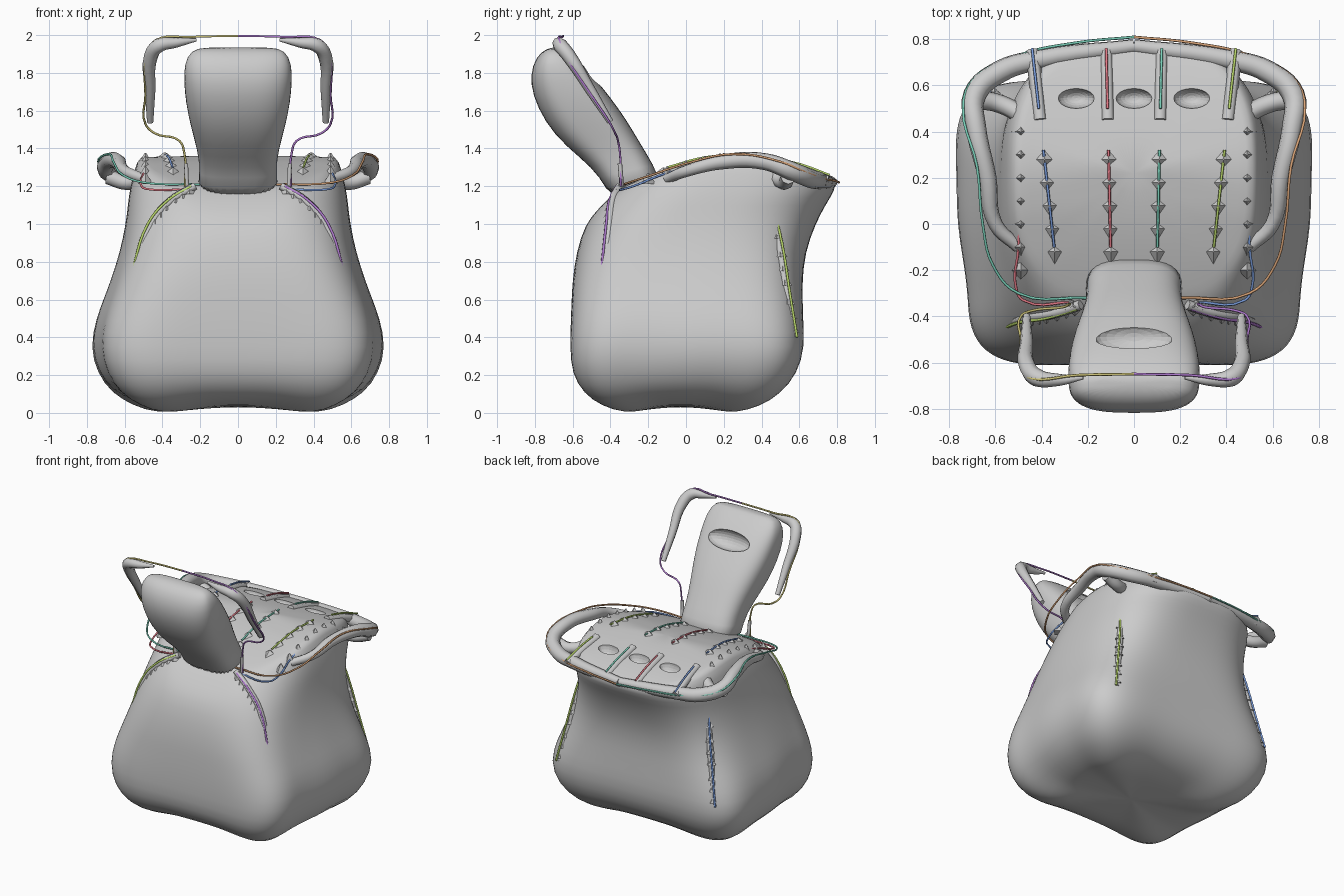
import bpy, bmesh, math
from mathutils import Vector

if "Cube" in bpy.data.objects:
    bpy.data.objects.remove(bpy.data.objects["Cube"])


def lerp(table, v):
    """Piecewise linear lookup in rows sorted by their first value."""
    for a, b in zip(table, table[1:]):
        if v <= b[0]:
            t = max(0, (v - a[0]) / (b[0] - a[0]))
            return [p + (q - p) * t for p, q in zip(a[1:], b[1:])]
    return table[-1][1:]


def spow(v, e):
    return math.copysign(abs(v) ** e, v)


def loft(name, rings):
    """Skin closed rings and close both ends."""
    bm = bmesh.new()
    rows = [[bm.verts.new(p) for p in ring] for ring in rings]
    n = len(rows[0])
    for a, b in zip(rows, rows[1:]):
        for i in range(n):
            bm.faces.new((a[i], a[(i + 1) % n], b[(i + 1) % n], b[i]))
    bm.faces.new(rows[0])
    bm.faces.new(rows[-1])
    bmesh.ops.recalc_face_normals(bm, faces=bm.faces)
    for f in bm.faces:
        f.smooth = True
    me = bpy.data.meshes.new(name)
    bm.to_mesh(me)
    bm.free()
    ob = bpy.data.objects.new(name, me)
    bpy.context.collection.objects.link(ob)
    ob.modifiers.new("smooth", 'SUBSURF').levels = 1
    ob.modifiers["smooth"].render_levels = 1
    return ob


def carve(target, loc, scale):
    """Scoop an ellipsoid dent out of a part."""
    bpy.ops.mesh.primitive_uv_sphere_add(segments=20, ring_count=12, location=loc)
    cut = bpy.context.object
    cut.name = target.name + "_cutter"
    cut.scale = scale
    cut.hide_render = True
    cut.hide_viewport = True
    m = target.modifiers.new("dent", 'BOOLEAN')
    m.object = cut
    m.operation = 'DIFFERENCE'
    m.solver = 'EXACT'


def tube(name, pts, radius, radii=None, color=None, sides=1):
    cu = bpy.data.curves.new(name, 'CURVE')
    cu.dimensions = '3D'
    cu.bevel_depth = radius
    cu.bevel_resolution = sides
    cu.use_fill_caps = True
    cu.resolution_u = 5
    sp = cu.splines.new('BEZIER')
    sp.bezier_points.add(len(pts) - 1)
    for i, (bp, p) in enumerate(zip(sp.bezier_points, pts)):
        bp.co = p
        bp.handle_left_type = bp.handle_right_type = 'AUTO'
        bp.radius = radii[i] if radii else 1
    ob = bpy.data.objects.new(name, cu)
    bpy.context.collection.objects.link(ob)
    if color:
        mat = bpy.data.materials.new(name)
        mat.diffuse_color = (*color, 1)
        mat.use_nodes = True
        mat.node_tree.nodes["Principled BSDF"].inputs["Base Color"].default_value = mat.diffuse_color
        cu.materials.append(mat)
    return ob


def mirror_pts(pts, s):
    return [(x * s, y, z) for x, y, z in pts]


# seat height along depth
TOP = [(-.6, .92), (-.52, 1.02), (-.43, 1.12), (-.33, 1.2), (-.15, 1.27), (.05, 1.33),
       (.25, 1.365), (.45, 1.33), (.65, 1.28), (.82, 1.21)]
# z, half width, front y, back y
SIDE = [(.0, .48, -.36, .3), (.03, .58, -.47, .42), (.09, .69, -.56, .52), (.2, .77, -.625, .61),
        (.35, .81, -.635, .65), (.5, .775, -.63, .64), (.7, .69, -.615, .63), (.85, .635, -.59, .64),
        (1.0, .60, -.54, .69), (1.1, .585, -.47, .74), (1.18, .575, -.41, .79),
        (1.23, .55, -.37, .81)]


def ring(z, scale=1.0, top=False):
    """One cross-section: rounded box whose four corners swell into lobes low down."""
    hx, yf, yb = lerp(SIDE, z)
    cy = (yf + yb) / 2
    low = min(1, max(0, 1.15 - z) / .8)
    e = .72 - .12 * low
    pts = []
    for i in range(56):
        a = 2 * math.pi * i / 56
        mid = math.cos(2 * a) ** 2
        lobe = 1 + low * (.07 - .11 * mid)
        x = hx * spow(math.cos(a), e) * lobe
        y = cy + (yb - yf) / 2 * spow(math.sin(a), e) * lobe
        if y < cy:
            x *= 1 - .07 * low * min(1, (cy - y) / .3)
        x, y = x * scale, cy + (y - cy) * scale
        arch = .04 * max(0, 1 - z / .3) * mid * scale ** 2
        zt = lerp(TOP, y)[0]
        pts.append((x, y, zt if top else min(z + arch, zt - .012 * (1.25 - z))))
    return pts


# big soft body under the seat
rings = [[(x, y, z + .03 * (1 - k * k)) for x, y, z in ring(0, k)] for k in (.1, .4, .75)]
rings += [ring(z) for z in (0, .03, .09, .2, .35, .5, .6, .7, .85, 1.0, 1.1, 1.18)]
rings += [ring(1.23, k, True) for k in (.97, .9, .75, .55, .35, .12)]
body = loft("seat_body", rings)
for x in (-.25, 0, .25):
    carve(body, (x, .545, 1.32), (.08, .045, .07))

# leaning backrest: front y, front z, back y, back z, half width
BACK = [(-.40, 1.12, -.12, 1.2, .23), (-.45, 1.25, -.17, 1.31, .2), (-.56, 1.35, -.25, 1.44, .215),
        (-.70, 1.47, -.32, 1.56, .25), (-.79, 1.62, -.40, 1.67, .278), (-.825, 1.74, -.48, 1.77, .287),
        (-.815, 1.84, -.56, 1.86, .285), (-.77, 1.915, -.64, 1.925, .25), (-.71, 1.935, -.67, 1.937, .18)]
rings = []
for fy, fz, by, bz, hw in BACK:
    f, b = Vector((0, fy, fz)), Vector((0, by, bz))
    rings.append([(f + b) / 2 + (b - f) / 2 * spow(math.sin(a), .68)
                  + Vector((hw * spow(math.cos(a), .68), 0, 0))
                  for a in (2 * math.pi * i / 32 for i in range(32))])
back = loft("backrest", rings)
carve(back, (0, -.49, 1.785), (.17, .07, .07))

YELLOW, PURPLE = (.65, .58, .2), (.45, .2, .65)
TEAL, ORANGE = (.2, .65, .5), (.75, .4, .2)
GREEN, BLUE, RED = (.5, .7, .15), (.2, .35, .75), (.8, .2, .25)
RIM = [(.2, -.32, 1.21), (.5, -.3, 1.22), (.61, -.18, 1.26), (.655, 0, 1.32), (.68, .25, 1.37),
       (.74, .5, 1.33), (.7, .62, 1.28), (.5, .73, 1.24), (.25, .785, 1.23), (0, .81, 1.22)]
FRAME = [(0, -.65, 1.995), (.25, -.655, 1.99), (.44, -.67, 1.97), (.485, -.63, 1.88),
         (.49, -.5, 1.68), (.49, -.4, 1.53), (.44, -.375, 1.48), (.31, -.36, 1.44),
         (.285, -.35, 1.38), (.28, -.345, 1.2)]
FRONT_LEG = [(.23, -.35, 1.2), (.36, -.39, 1.12), (.46, -.405, 1.0), (.54, -.43, .75), (.63, -.46, .37)]
BACK_LEG = [(.48, .43, 1.14), (.53, .49, .9), (.58, .53, .65), (.63, .57, .40)]


def spikes(name, pts, r, h):
    """Row of small faceted bumps."""
    bm = bmesh.new()
    for p in pts:
        g = bmesh.ops.create_cone(bm, cap_ends=True, segments=4, radius1=r, radius2=.004, depth=h)
        bmesh.ops.translate(bm, verts=g['verts'], vec=p)
    me = bpy.data.meshes.new(name)
    bm.to_mesh(me)
    bm.free()
    bpy.context.collection.objects.link(bpy.data.objects.new(name, me))


for s, side in ((-1, "left"), (1, "right")):
    m = lambda pts: mirror_pts(pts, s)
    # thin guide wires of rim, frame and seat edge
    tube("rim_wire_" + side, m(RIM), .006, color=TEAL if s < 0 else ORANGE)
    tube("frame_wire_" + side, m(FRAME), .006, color=YELLOW if s < 0 else PURPLE)
    tube("edge_wire_" + side, m([(0, -.335, 1.185), (.25, -.335, 1.185), (.48, -.33, 1.185), (.51, -.28, 1.2),
                                 (.5, -.1, 1.27), (.49, .2, 1.33)]), .006, color=RED if s < 0 else BLUE)
    # thick uneven arm along the rim and the back edge
    tube("arm_" + side, m([(.5, -.1, 1.24), (.6, .0, 1.28), (.635, .2, 1.33), (.685, .42, 1.33),
                           (.69, .56, 1.28), (.58, .66, 1.24), (.42, .71, 1.23), (0, .77, 1.22)]),
         .045, [.6, .7, .9, 1, 1.1, 1.1, 1, .7], sides=2)
    tube("arm_link_" + side, m([(.45, .45, 1.27), (.58, .52, 1.22), (.69, .54, 1.25)]),
         .04, sides=2)
    # grey fragments of the upper frame
    tube("frame_grip_" + side, m([(.465, -.40, 1.54), (.465, -.5, 1.7), (.46, -.62, 1.89),
                                  (.42, -.665, 1.945), (.33, -.675, 1.96), (.22, -.665, 1.975)]),
         .034, [.5, .8, 1.1, 1.15, .8, .25], sides=2)
    tube("frame_post_" + side, m([(.27, -.34, 1.2), (.275, -.35, 1.32)]), .012)
    # leg ridges with bumps
    for leg, pts, col in (("front_leg", FRONT_LEG, GREEN if s < 0 else PURPLE),
                          ("back_leg", BACK_LEG, BLUE if s < 0 else GREEN)):
        out = m(pts)
        shift = Vector((.018 * s, -.018 if leg == "front_leg" else .018, 0))
        tube(leg + "_wire_" + side, [Vector(p) + shift for p in out], .007, color=col)
        tube(leg + "_ridge_" + side, out, .022)
        rows = []
        for a, b in zip(out, out[1:]):
            rows += [Vector(a).lerp(Vector(b), t) for t in (.2, .5, .8)]
        spikes(leg + "_bumps_" + side, rows, .04, .05)
    # seat slats: dashed wires and bumps
    for x0, x1, col in ((.1, .12, TEAL if s > 0 else RED), (.34, .44, GREEN if s > 0 else BLUE)):
        sx = lambda y: s * (x0 + (x1 - x0) * (y + .15) / .9)
        p = lambda y, d=0: (sx(y), y, lerp(TOP, y)[0] + d)
        tube("slat_wire_" + side, [p(-.1, .015), p(.1, .015), p(.32, .015)], .006, color=col)
        tube("slat_end_wire_" + side, [p(.5, .025), p(.62, .025), p(.76, .025)], .006, color=col)
        tube("slat_bar_" + side, [p(.45, -.01), p(.6, -.01), p(.75, -.01)], .03)
        spikes("slat_bumps_" + side, [p(y) for y in (-.12, -.02, .08, .18, .28)], .055, .04)
    spikes("edge_bumps_" + side, [(s * .49, y, lerp(TOP, y)[0] - .01) for y in (-.2, -.1, 0, .1, .2, .3, .4)],
           .04, .06)
